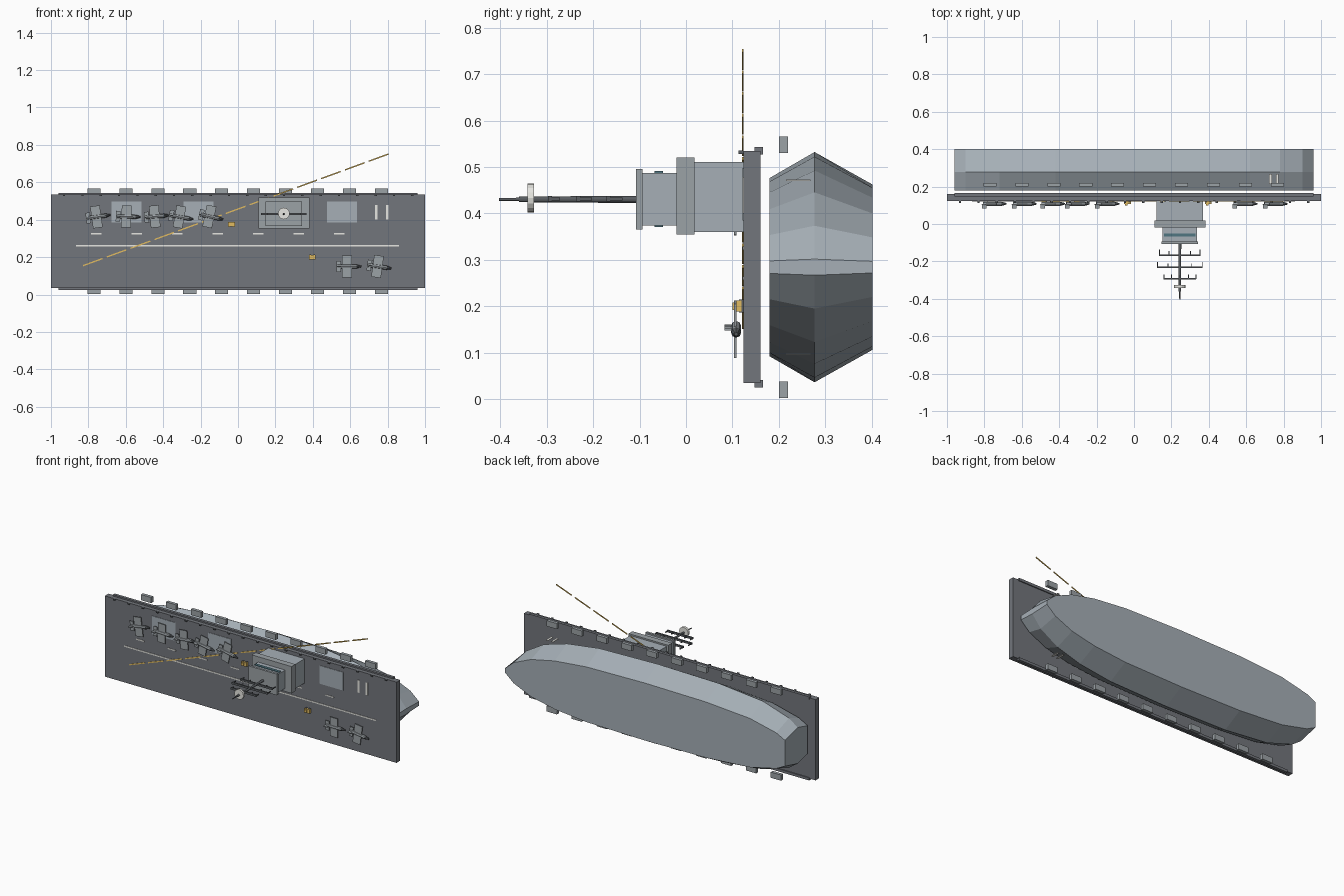
import bpy, bmesh, math
from mathutils import Matrix

if "Cube" in bpy.data.objects:
    bpy.data.objects.remove(bpy.data.objects["Cube"])


def material(name, rgb):
    m = bpy.data.materials.new(name)
    m.diffuse_color = (*rgb, 1)
    m.use_nodes = True
    m.node_tree.nodes["Principled BSDF"].inputs["Base Color"].default_value = m.diffuse_color
    return m


DECK = material("deck_grey", (0.17, 0.18, 0.20))
HULL = material("hull_grey", (0.38, 0.43, 0.47))
DARK = material("dark_grey", (0.10, 0.11, 0.12))
LIGHT = material("light_grey", (0.33, 0.36, 0.38))
WHITE = material("white_paint", (0.8, 0.8, 0.76))
YELLOW = material("yellow_paint", (0.75, 0.5, 0.12))
GLASS = material("window_glass", (0.08, 0.18, 0.22))


def finish(name, bm, mat):
    me = bpy.data.meshes.new(name)
    bmesh.ops.recalc_face_normals(bm, faces=bm.faces)
    bm.to_mesh(me)
    bm.free()
    ob = bpy.data.objects.new(name, me)
    me.materials.append(mat)
    bpy.context.collection.objects.link(ob)
    return ob


def box(name, x, y, z, mat, turn=0.0):
    """Box from (min, max) ranges, optionally turned about the y axis."""
    c = [(r[0] + r[1]) / 2 for r in (x, y, z)]
    s = [r[1] - r[0] for r in (x, y, z)]
    bm = bmesh.new()
    bmesh.ops.create_cube(bm, size=1, matrix=Matrix.Diagonal((*s, 1)))
    ob = finish(name, bm, mat)
    ob.location = c
    ob.rotation_euler.y = turn
    return ob


def around(c, size):
    return (c - size / 2, c + size / 2)


def rod(name, loc, r1, r2, length, mat, axis="Y", sides=12):
    """Cylinder or cone centred on loc along an axis."""
    bm = bmesh.new()
    rot = Matrix.Rotation(math.pi / 2, 4, "X" if axis == "Y" else "Y")
    bmesh.ops.create_cone(bm, cap_ends=True, segments=sides, radius1=r1,
                          radius2=r2, depth=length, matrix=rot)
    ob = finish(name, bm, mat)
    ob.location = loc
    return ob


# Hull: six-sided sections lofted along the length
ZC = 0.284
STATIONS = [(-0.96, 0.45), (-0.9, 0.62), (-0.72, 0.85), (-0.42, 0.97), (0, 1),
            (0.4, 0.96), (0.62, 0.84), (0.78, 0.65), (0.9, 0.36), (0.96, 0.07)]
SECTION = [(0.18, 0.192), (0.277, 0.248), (0.402, 0.178)]
bm = bmesh.new()
rings = []
for x, k in STATIONS:
    pts = [(y, w * k) for y, w in SECTION] + [(y, -w * k) for y, w in reversed(SECTION)]
    rings.append([bm.verts.new((x, y, ZC + w)) for y, w in pts])
for a, b in zip(rings, rings[1:]):
    for i in range(6):
        j = (i + 1) % 6
        bm.faces.new((a[i], a[j], b[j], b[i]))
bm.faces.new(rings[0])
bm.faces.new(rings[-1])
finish("hull", bm, HULL)

# Flight deck with edge walkways and sponsons on both sides
box("flight_deck", (-1, 1), (0.124, 0.16), (0.034, 0.534), DECK)
for s in (-1, 1):
    box("edge_walkway", (-0.96, 0.96), (0.148, 0.166), around(ZC + s * 0.251, 0.016), DECK)
    for i in range(10):
        box("sponson", around(-0.77 + i * 0.1707, 0.07), (0.2, 0.22),
            around(ZC + s * 0.264, 0.035), LIGHT)
    for x in (0.73, 0.765):
        box("bow_side_stripe", around(x, 0.014), (0.215, 0.268), around(ZC + s * 0.187, 0.003), WHITE)
for i in range(20):
    box("deck_edge_light", around(-0.93 + i * 0.098, 0.012), (0.113, 0.124), (0.528, 0.535), DARK)

# Deck lifts and painted markings
for x in (-0.595, -0.212, 0.555):
    box("deck_lift", around(x, 0.16), (0.1215, 0.126), (0.385, 0.498), HULL)
box("centre_line", (-0.865, 0.86), (0.1215, 0.125), around(0.26, 0.008), WHITE)
for i in range(7):
    box("lane_dash", around(-0.757 + i * 0.2165, 0.056), (0.1215, 0.125), around(0.325, 0.007), WHITE)
for x in (0.74, 0.797):
    box("deck_stripe", around(x, 0.014), (0.1215, 0.125), (0.4, 0.478), WHITE)
x0, z0, x1, z1 = -0.84, 0.15, 0.815, 0.755
slope = math.atan2(z1 - z0, x1 - x0)
for i in range(13):
    t = (i + 0.5) / 13
    box("landing_dash", around(x0 + (x1 - x0) * t, 0.112), (0.1205, 0.1235),
        around(z0 + (z1 - z0) * t, 0.007), YELLOW, -slope)

# Island tower
IX, IZ = 0.245, 0.433
box("island_base", around(IX, 0.25), (0.0, 0.126), (0.36, 0.511), HULL)
box("island_gallery", around(IX, 0.272), (-0.02, 0.018), (0.354, 0.52), LIGHT)
box("bridge", around(IX, 0.185), (-0.095, 0.0), (0.374, 0.487), HULL)
box("bridge_windows", around(IX, 0.17), (-0.068, -0.05), (0.37, 0.491), GLASS)
box("bridge_roof", around(IX, 0.194), (-0.108, -0.094), (0.365, 0.496), LIGHT)

# Mast, yards and radar
rod("mast", (IX, -0.22, IZ - 0.003), 0.008, 0.006, 0.28, DARK)
rod("mast_tip", (IX, -0.37, IZ - 0.003), 0.004, 0.003, 0.065, DARK)
rod("radar_disc", (IX, -0.334, IZ), 0.031, 0.031, 0.014, WHITE, sides=16)
for y, w in ((-0.167, 0.22), (-0.232, 0.245), (-0.293, 0.175)):
    box("mast_yard", around(IX, w), around(y, 0.009), around(IZ - 0.002, 0.012), DARK)
    for f in (-0.49, -0.26, 0.26, 0.49):
        box("yard_aerial", around(IX + f * w, 0.005), (y, y + 0.03)
            if y > -0.29 and abs(f) > 0.4 else (y, y + 0.022), around(IZ - 0.002, 0.006), DARK)


# Parked aircraft
def aircraft(x, z, turn):
    parts = [
        rod("aircraft_body", (0, 0.108, 0), 0.011, 0.011, 0.1, LIGHT, "X", 8),
        rod("aircraft_nose", (0.063, 0.108, 0), 0.011, 0.004, 0.026, DARK, "X", 8),
        box("aircraft_wing", around(0.0, 0.052), around(0.106, 0.005), around(0, 0.118), LIGHT),
        box("aircraft_tailplane", around(-0.044, 0.024), around(0.106, 0.004), around(0, 0.058), LIGHT),
        box("aircraft_fin", around(-0.044, 0.024), (0.083, 0.108), around(0, 0.005), LIGHT),
    ]
    place = Matrix.Translation((x, 0, z)) @ Matrix.Rotation(turn, 4, "Y")
    for p in parts:
        p.matrix_world = place @ Matrix.LocRotScale(p.location, p.rotation_euler, None)


for x, z, deg in ((-0.757, 0.415, -8), (-0.597, 0.417, 2), (-0.445, 0.417, -5), (-0.313, 0.415, 10),
                  (-0.153, 0.417, 12), (0.583, 0.15, 0), (0.746, 0.15, 8)):
    aircraft(x, z, math.radians(deg))

# Deck tractors
for x, z in ((-0.035, 0.375), (0.397, 0.2)):
    box("tractor_body", around(x, 0.036), (0.107, 0.12), around(z, 0.024), YELLOW)
    box("tractor_seat", around(x - 0.006, 0.014), (0.1, 0.108), around(z, 0.016), YELLOW)
    for s in (-1, 1):
        box("tractor_wheels", around(x + s * 0.011, 0.009), (0.114, 0.124), around(z, 0.028), DARK)
